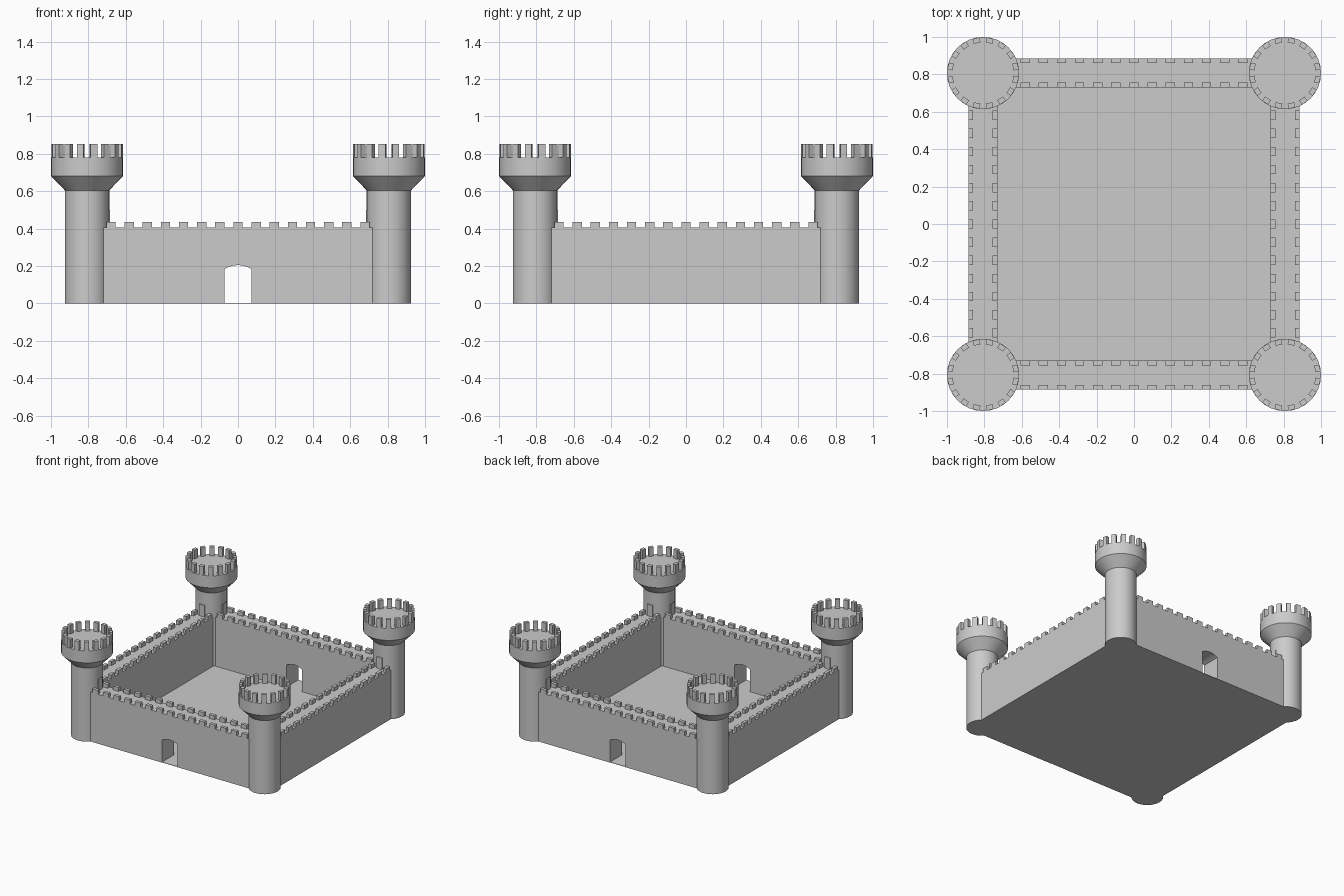
import bpy, bmesh
from math import cos, sin, pi, sqrt
from mathutils import Matrix, Vector

if "Cube" in bpy.data.objects:
    bpy.data.objects.remove(bpy.data.objects["Cube"])

T = 0.807               # tower centre distance
OUT, INN = 0.886, 0.73  # wall faces
WALL_TOP, MERLON_TOP = 0.405, 0.437


def finish(bm, name):
    bmesh.ops.recalc_face_normals(bm, faces=bm.faces)
    me = bpy.data.meshes.new(name)
    bm.to_mesh(me)
    bm.free()
    ob = bpy.data.objects.new(name, me)
    bpy.context.collection.objects.link(ob)
    return ob


def box(bm, x0, x1, y0, y1, z0, z1, m=Matrix()):
    c = Vector(((x0 + x1) / 2, (y0 + y1) / 2, (z0 + z1) / 2))
    s = Matrix.Diagonal((x1 - x0, y1 - y0, z1 - z0, 1))
    bmesh.ops.create_cube(bm, size=1, matrix=m @ Matrix.Translation(c) @ s)


def extrude_outline(bm, pts, y0, y1, m):
    f = bm.faces.new([bm.verts.new(m @ Vector((x, y0, z))) for x, z in pts])
    new = bmesh.ops.extrude_face_region(bm, geom=[f])["geom"]
    move = m.to_3x3() @ Vector((0, y1 - y0, 0))
    bmesh.ops.translate(bm, vec=move, verts=[v for v in new if isinstance(v, bmesh.types.BMVert)])


def wall(name, angle, gate):
    bm = bmesh.new()
    m = Matrix.Rotation(angle, 4, 'Z')
    L = 0.74
    pts = [(L, 0), (L, WALL_TOP), (-L, WALL_TOP), (-L, 0)]
    if gate:
        # shallow arched gateway
        n = 10
        pts += [(-0.072, 0)]
        pts += [(x, 0.185 + 0.02 * (1 - (x / 0.072) ** 2))
                for x in (-0.072 + 0.144 * i / n for i in range(n + 1))]
        pts += [(0.072, 0)]
    extrude_outline(bm, pts, -OUT, -INN, m)
    # two rows of battlements along the walkway
    for k in range(-7, 8):
        x = k * 0.097
        for a, b in ((-OUT, -OUT + 0.026), (-INN - 0.026, -INN)):
            box(bm, x - 0.025, x + 0.025, a, b, WALL_TOP, MERLON_TOP, m)
    # tower doors at both walkway ends
    for s in (-1, 1):
        x = s * 0.70
        box(bm, x - 0.016, x + 0.016, -T - 0.025, -T + 0.025, WALL_TOP, 0.5, m)
    return finish(bm, name)


def tower(name, cx, cy):
    # turned body: shaft, flared collar, drum
    prof = [(0.119, 0), (0.119, 0.605), (0.193, 0.682), (0.193, 0.78)]
    n = 32
    bm = bmesh.new()
    rings = [[bm.verts.new((cx + r * cos(2 * pi * i / n), cy + r * sin(2 * pi * i / n), z))
              for i in range(n)] for r, z in prof]
    for a, b in zip(rings, rings[1:]):
        for i in range(n):
            bm.faces.new((a[i], a[(i + 1) % n], b[(i + 1) % n], b[i]))
    bm.faces.new(rings[0])
    bm.faces.new(rings[-1])
    # crown of battlements
    for k in range(16):
        m = Matrix.Translation((cx, cy, 0)) @ Matrix.Rotation(2 * pi * (k + 0.5) / 16, 4, 'Z')
        box(bm, 0.163, 0.191, -0.018, 0.018, 0.78, 0.853, m)
    ob = finish(bm, name)
    bpy.context.view_layer.objects.active = ob
    ob.select_set(True)
    bpy.ops.object.shade_smooth_by_angle(angle=pi / 7)
    ob.select_set(False)


for i, side in enumerate(("front", "right", "back", "left")):
    wall(side + "_wall", i * pi / 2, i % 2 == 0)

for sx, xs in ((-1, "left"), (1, "right")):
    for sy, ys in ((-1, "front"), (1, "back")):
        tower(f"{ys}_{xs}_tower", sx * T, sy * T)

# courtyard floor
bm = bmesh.new()
box(bm, -0.884, 0.884, -0.884, 0.884, 0, 0.003)
finish(bm, "courtyard_floor")
